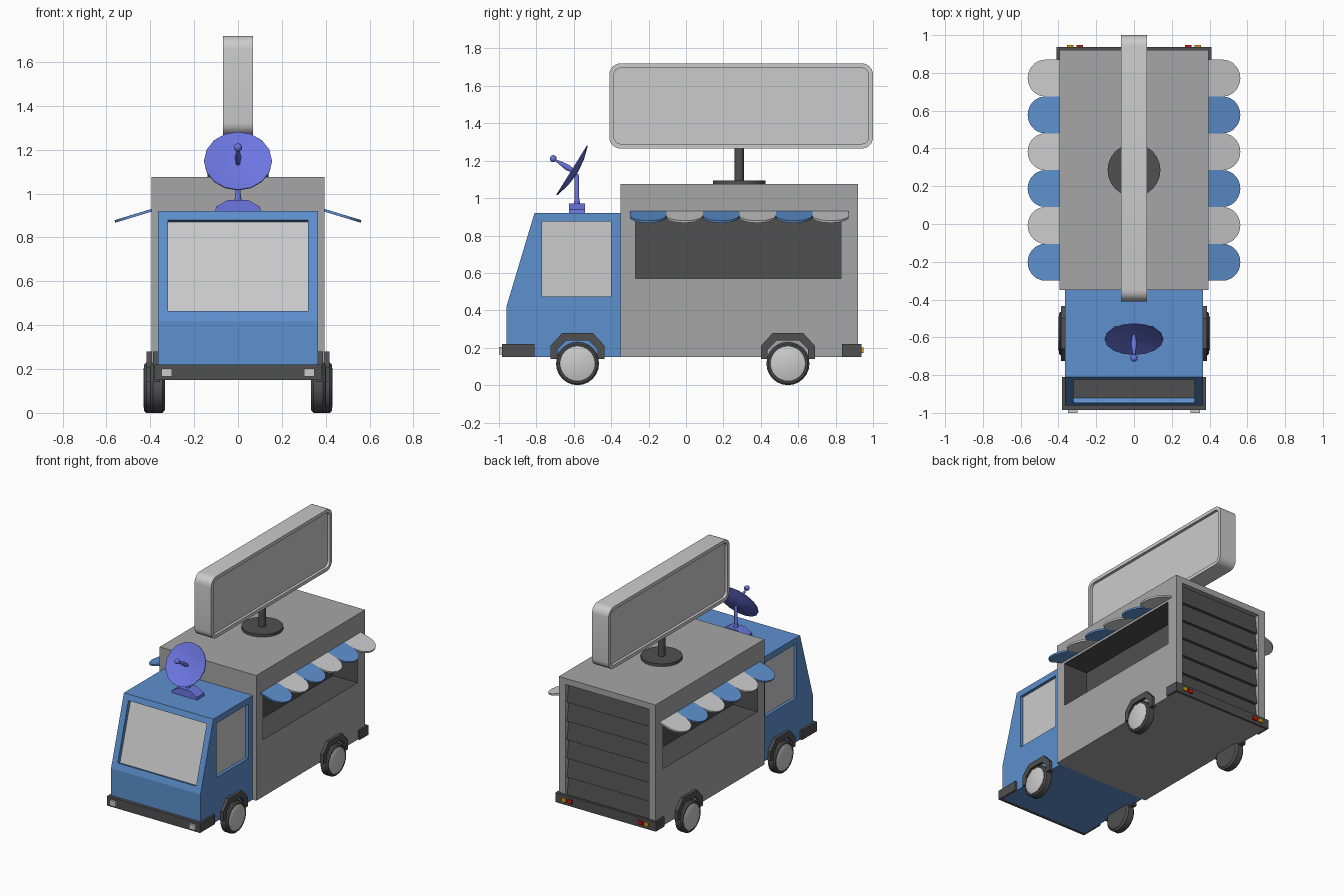
import bpy, bmesh
from math import sin, cos, pi, atan2, radians
from mathutils import Vector

if "Cube" in bpy.data.objects:
    bpy.data.objects.remove(bpy.data.objects["Cube"])


def material(name, r, g, b):
    m = bpy.data.materials.new(name)
    m.diffuse_color = (r, g, b, 1)
    m.use_nodes = True
    m.node_tree.nodes["Principled BSDF"].inputs["Base Color"].default_value = m.diffuse_color
    return m


BLUE = material("blue_paint", 0.11, 0.28, 0.62)
VIOLET = material("dish_paint", 0.15, 0.18, 0.75)
GREY = material("grey_paint", 0.38, 0.38, 0.38)
LIGHT = material("light_grey", 0.55, 0.55, 0.55)
DARK = material("dark_grey", 0.08, 0.08, 0.08)
RED = material("red_lamp", 0.6, 0.01, 0.01)
AMBER = material("amber_lamp", 0.7, 0.35, 0.01)


def finish(name, bm, mat, smooth=False):
    bmesh.ops.recalc_face_normals(bm, faces=bm.faces)
    me = bpy.data.meshes.new(name)
    bm.to_mesh(me)
    bm.free()
    ob = bpy.data.objects.new(name, me)
    bpy.context.collection.objects.link(ob)
    me.materials.append(mat)
    if smooth:
        bpy.ops.object.select_all(action='DESELECT')
        ob.select_set(True)
        bpy.context.view_layer.objects.active = ob
        bpy.ops.object.shade_smooth_by_angle(angle=radians(35))
    return ob


def prism_bm(pts, axis, lo, hi):
    """Closed outline pushed along an axis from lo to hi."""
    put = {'X': lambda a, b, d: (d, a, b), 'Y': lambda a, b, d: (a, d, b),
           'Z': lambda a, b, d: (a, b, d)}[axis]
    bm = bmesh.new()
    ends = [[bm.verts.new(put(a, b, d)) for a, b in pts] for d in (lo, hi)]
    for ring in ends:
        bm.faces.new(ring)
    for i in range(len(pts)):
        j = (i + 1) % len(pts)
        bm.faces.new((ends[0][i], ends[0][j], ends[1][j], ends[1][i]))
    return bm


def prism(name, pts, axis, lo, hi, mat):
    return finish(name, prism_bm(pts, axis, lo, hi), mat)


def box(name, x, y, z, mat):
    lo, hi = sorted(x)
    return prism(name, [(y[0], z[0]), (y[1], z[0]), (y[1], z[1]), (y[0], z[1])], 'X', lo, hi, mat)


def lathe(name, profile, n, loc, direction, mat):
    """Revolve (radius, height) points about a direction."""
    bm = bmesh.new()
    vs = [bm.verts.new((r, 0, h)) for r, h in profile]
    es = [bm.edges.new(p) for p in zip(vs, vs[1:])]
    bmesh.ops.spin(bm, geom=vs + es, axis=(0, 0, 1), cent=(0, 0, 0), angle=2 * pi, steps=n)
    bmesh.ops.remove_doubles(bm, verts=bm.verts, dist=1e-4)
    ob = finish(name, bm, mat, True)
    ob.rotation_euler = Vector(direction).to_track_quat('Z', 'Y').to_euler()
    ob.location = loc
    return ob


def cut(ob, cutter):
    bpy.context.view_layer.update()
    m = ob.modifiers.new("cut", 'BOOLEAN')
    m.operation, m.solver, m.object = 'DIFFERENCE', 'EXACT', cutter
    m.material_mode = 'TRANSFER'
    bpy.context.view_layer.objects.active = ob
    bpy.ops.object.modifier_apply(modifier=m.name)
    bpy.data.objects.remove(cutter)


# Cab with recessed windscreen and side windows
cab = prism("cab", [(-.96, .15), (-.96, .42), (-.81, .92), (-.35, .92), (-.35, .15)],
            'X', -.365, .365, BLUE)
tilt = -atan2(.15, .5)


def on_slope(ob):
    ob.location = (0, -.884, .672)
    ob.rotation_euler = (tilt, 0, 0)
    return ob


cut(cab, on_slope(box("cutter", (-.32, .32), (-.03, .03), (-.216, .216), BLUE)))
on_slope(box("windscreen", (-.32, .32), (.027, .035), (-.216, .216), LIGHT))
for s in (-1, 1):
    cut(cab, box("cutter", (s * .34, s * .4), (-.77, -.4), (.475, .875), BLUE))
    box("side_window", (s * .335, s * .343), (-.77, -.4), (.475, .875), LIGHT)

# Kitchen box with serving hatches and rear shutter opening
body = box("kitchen_box", (-.395, .395), (-.35, .92), (.15, 1.075), GREY)
for s in (-1, 1):
    cut(body, box("cutter", (s * .195, s * .5), (-.27, .83), (.57, .9), DARK))
cut(body, box("cutter", (-.34, .34), (.87, 1), (.2, 1.03), GREY))
n, pitch = 6, .83 / 6
slats = [(.865, .2)]
for i in range(n):
    slats += [(.903, .2 + i * pitch), (.882, .2 + (i + 1) * pitch)]
prism("rear_shutter", slats + [(.865, 1.03)], 'X', -.34, .34, DARK)

# Scalloped awnings on both sides
w = .195
for s in (-1, 1):
    for i in range(6):
        pts = [(-.005 * s, -w / 2)]
        pts += [(s * (.078 + w / 2 * cos(a)), w / 2 * sin(a))
                for a in (-pi / 2 + pi * k / 14 for k in range(15))]
        pts += [(-.005 * s, w / 2)]
        flap = prism("awning_flap", pts, 'Z', -.012, 0, LIGHT if i % 2 else BLUE)
        flap.location = (s * .395, -.3 + w * (i + .5), .93)
        flap.rotation_euler = (0, s * atan2(.05, .165), 0)

# Bumpers wrapping round the corners
prism("front_bumper", [(-.38, -.81), (-.38, -.985), (.38, -.985), (.38, -.81),
                       (.364, -.81), (.364, -.959), (-.364, -.959), (-.364, -.81)], 'Z', .15, .22, DARK)
prism("rear_bumper", [(-.41, .835), (-.41, .938), (.41, .938), (.41, .835),
                      (.394, .835), (.394, .919), (-.394, .919), (-.394, .835)], 'Z', .15, .22, DARK)
for s in (-1, 1):
    box("headlight", (s * .3, s * .35), (-1, -.98), (.165, .203), LIGHT)
    box("brake_light", (s * .27, s * .305), (.93, .948), (.172, .2), RED)
    box("indicator", (s * .32, s * .355), (.93, .948), (.172, .2), AMBER)

# Wheels, hubs and angular arches
tyre = [(0, 0), (.1, 0), (.115, .012), (.115, .056), (.106, .066), (.096, .066), (.094, .055), (0, .055)]
hub = [(.096, .055), (.094, .066), (.086, .07), (0, .07)]
outer = [(-.145, .14), (-.145, .21), (-.08, .28), (.08, .28), (.145, .21), (.145, .14)]
inner = [(.108, .14), (.108, .19), (.06, .238), (-.06, .238), (-.108, .19), (-.108, .14)]
for s in (-1, 1):
    for y, side in ((-.58, .365), (.545, .395)):
        lathe("tyre", tyre, 24, (s * (side - .033), y, .115), (s, 0, 0), DARK)
        lathe("hubcap", hub, 24, (s * (side - .033), y, .115), (s, 0, 0), LIGHT)
        lo, hi = sorted((s * (side - .01), s * (side + .022)))
        prism("wheel_arch", [(a + y, b) for a, b in outer + inner], 'X', lo, hi, DARK)

# Roof sign: rounded slab with a recessed panel on each face
r, pts = .06, []
for cy, cz, a0 in ((.935, 1.66, 0), (-.355, 1.66, 90), (-.355, 1.325, 180), (.935, 1.325, 270)):
    pts += [(cy + r * cos(radians(a0 + 15 * k)), cz + r * sin(radians(a0 + 15 * k))) for k in range(7)]
bm = prism_bm([(a + .005, b) for a, b in pts], 'X', -.068, .068)
bmesh.ops.recalc_face_normals(bm, faces=bm.faces)
faces = [f for f in bm.faces if abs(f.normal.x) > .9]
bmesh.ops.inset_individual(bm, faces=faces, thickness=.025, depth=0)
bmesh.ops.inset_individual(bm, faces=faces, thickness=0, depth=-.02)
finish("sign_board", bm, LIGHT, True)
lathe("sign_post", [(0, 1.07), (.14, 1.07), (.14, 1.095), (.025, 1.095), (.025, 1.275), (0, 1.275)],
      24, (0, .285, 0), (0, 0, 1), DARK)

# Satellite dish on the cab roof
prism("dish_base", [(-.105, .915), (-.1, .94), (-.045, .972), (.045, .972), (.1, .94), (.105, .915)],
      'Y', -.625, -.54, VIOLET)
lathe("dish_pole", [(0, .96), (.018, .96), (.012, 1.0), (.012, 1.115), (.006, 1.13), (0, 1.13)],
      12, (0, -.583, 0), (0, 0, 1), VIOLET)
aim, rim = (0, -.85, .526), (0, -.61, 1.149)
lathe("dish_bowl", [(0, -.034), (.08, -.025), (.155, -.004), (.155, .002), (.08, -.015), (0, -.024)],
      16, rim, aim, VIOLET)
lathe("dish_feed", [(0, -.03), (.008, -.03), (.016, .03), (.005, .103)]
      + [(.019 * sin(a), .117 - .019 * cos(a)) for a in (pi * k / 8 for k in range(2, 8))]
      + [(0, .136)], 12, rim, aim, VIOLET)
